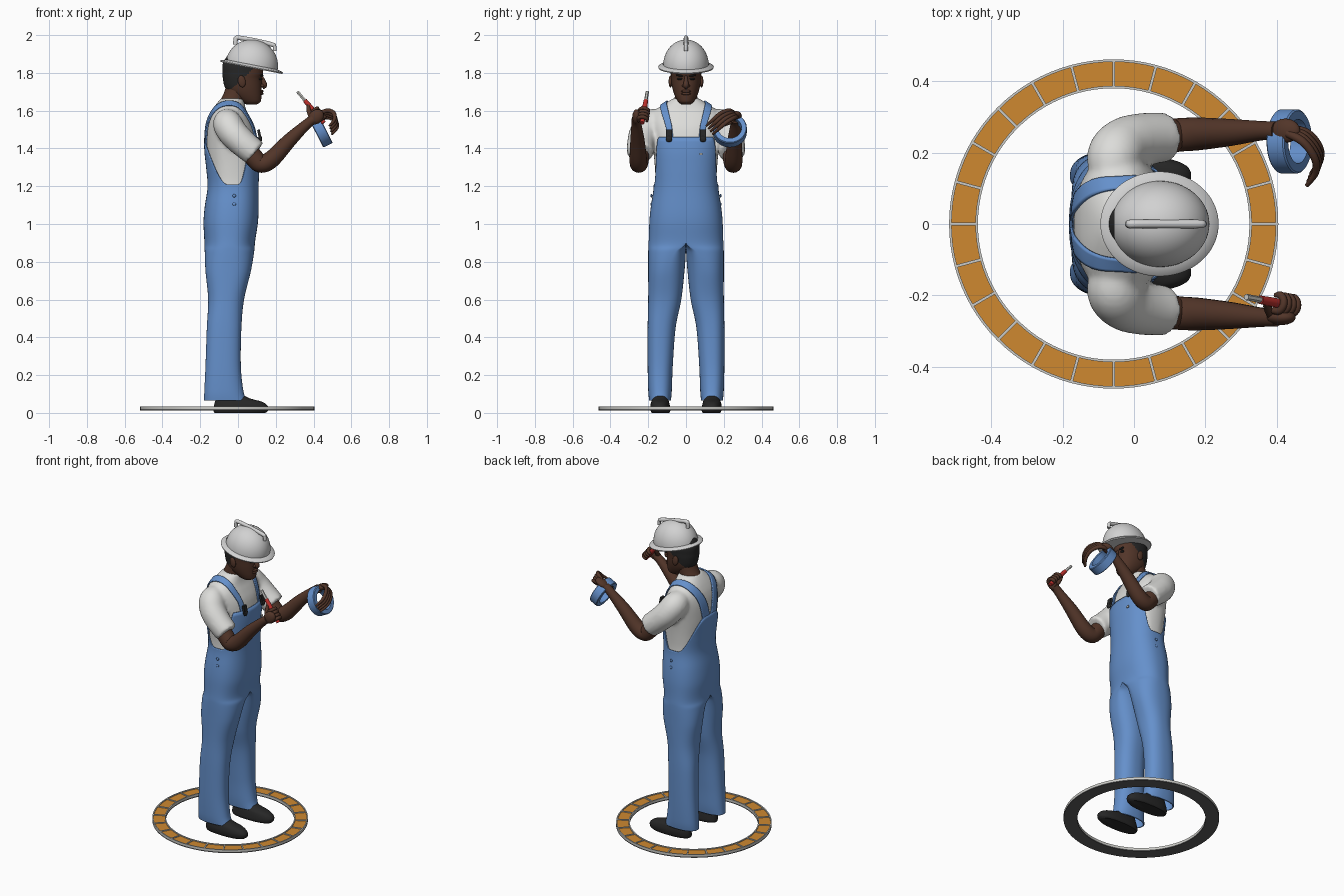
import bpy, bmesh, math
from mathutils import Vector, Matrix

if "Cube" in bpy.data.objects:
    bpy.data.objects.remove(bpy.data.objects["Cube"])


def material(name, r, g, b):
    m = bpy.data.materials.new(name)
    m.use_nodes = True
    m.diffuse_color = (r, g, b, 1)
    node = next(n for n in m.node_tree.nodes if n.type == 'BSDF_PRINCIPLED')
    node.inputs["Base Color"].default_value = (r, g, b, 1)
    return m


SKIN = material("brown skin", 0.085, 0.036, 0.022)
DENIM = material("work blue", 0.13, 0.28, 0.6)
SHIRT = material("shirt white", 0.72, 0.72, 0.7)
HELMET = material("helmet white", 0.64, 0.64, 0.64)
BLACK = material("black", 0.02, 0.02, 0.02)
ORANGE = material("orange", 0.62, 0.25, 0.03)
LIGHT = material("light grey", 0.6, 0.6, 0.57)
RED = material("red", 0.5, 0.03, 0.025)
DARK = material("dark grey", 0.11, 0.11, 0.11)


def make(name, bm, *mats):
    bmesh.ops.recalc_face_normals(bm, faces=bm.faces)
    me = bpy.data.meshes.new(name)
    bm.to_mesh(me)
    bm.free()
    for m in mats:
        me.materials.append(m)
    ob = bpy.data.objects.new(name, me)
    bpy.context.collection.objects.link(ob)
    return ob


def bridge(rings, closed=True, caps=True):
    """Skin a list of point rings with quads."""
    bm = bmesh.new()
    vs = [[bm.verts.new(p) for p in ring] for ring in rings]
    n = len(vs[0])
    for a, b in zip(vs, vs[1:]):
        for i in range(n if closed else n - 1):
            j = (i + 1) % n
            bm.faces.new((a[i], a[j], b[j], b[i]))
    if caps:
        bm.faces.new(vs[0])
        bm.faces.new(vs[-1])
    return bm


def smooth(keys, steps=6):
    """Catmull-Rom through tuples."""
    out = []
    for i in range(len(keys) - 1):
        p = [keys[max(0, min(len(keys) - 1, i + k))] for k in (-1, 0, 1, 2)]
        for s in range(steps):
            t = s / steps
            out.append(tuple(
                b + 0.5 * t * (c - a + t * (2 * a - 5 * b + 4 * c - d + t * (3 * (b - c) + d - a)))
                for a, b, c, d in zip(*p)))
    return out + [tuple(keys[-1])]


def section(key, a, off=0, power=0.85):
    """Point at angle a of a cross-section (z, back, front, y middle, y outer, y inner)."""
    z, xb, xf, ym, yo, yi = key
    c, s = math.cos(a), math.sin(a)
    c, s = math.copysign(abs(c) ** power, c), math.copysign(abs(s) ** power, s)
    x = (xb + xf) / 2 + c * ((xf - xb) / 2 + off)
    return Vector((x, ym + (s * (yo + off - ym) if s > 0 else -s * (yi - ym)), z))


def angles(n):
    return [2 * math.pi * i / n for i in range(n)]


def loft(name, keys, mat, power=0.85, n=40):
    return make(name, bridge([[section(k, a, 0, power) for a in angles(n)] for k in smooth(keys)]), mat)


def tube(name, keys, mat, n=16):
    """Round limb through (x, y, z, radius) points."""
    pts = smooth(keys)
    u, rings = Vector((0.3, 0.5, 0.8)), []
    for i, p in enumerate(pts):
        t = (Vector(pts[min(i + 1, len(pts) - 1)][:3]) - Vector(pts[max(i - 1, 0)][:3])).normalized()
        u = (u - t * u.dot(t)).normalized()
        w = t.cross(u)
        rings.append([Vector(p[:3]) + p[3] * (u * math.cos(a) + w * math.sin(a)) for a in angles(n)])
    return make(name, bridge(rings), mat)


def lathe(name, profile, mat, matrix, ring=False, n=96):
    rings = [[matrix @ Vector((r * math.cos(a), r * math.sin(a), z)) for a in angles(n)]
             for r, z in (profile + profile[:1] if ring else profile)]
    return make(name, bridge(rings, caps=not ring), mat)


def blob(name, at, size, mat, rot=(0, 0, 0)):
    bm = bmesh.new()
    bmesh.ops.create_uvsphere(bm, u_segments=20, v_segments=12, radius=1)
    ob = make(name, bm, mat)
    ob.location, ob.scale, ob.rotation_euler = at, size, rot
    return ob


def box(name, at, size, mat, rot=(0, 0, 0)):
    bm = bmesh.new()
    bmesh.ops.create_cube(bm, size=1)
    ob = make(name, bm, mat)
    ob.location, ob.scale, ob.rotation_euler = at, size, rot
    return ob


# Torso and sleeves, fused into one shirt
torso = [(1.0, -.178, .10, .19), (1.1, -.166, .10, .176), (1.2, -.152, .10, .162), (1.3, -.16, .104, .165),
         (1.4, -.17, .105, .175), (1.5, -.168, .09, .19), (1.56, -.155, .065, .192), (1.6, -.137, .045, .165),
         (1.635, -.115, .035, .115), (1.665, -.09, .03, .07)]
parts = [loft("shirt", [(z, b, f, 0, w, -w) for z, b, f, w in torso[1:]], SHIRT)]
for s in (1, -1):
    parts.append(tube("sleeve", [(-.055, s * .12, 1.55, .06), (-.055, s * .185, 1.53, .078), (-.025, s * .222, 1.48, .078),
                                 (.03, s * .238, 1.425, .074), (.09, s * .243, 1.375, .07)], SHIRT, 24))
bpy.ops.object.select_all(action='DESELECT')
for ob in parts:
    ob.select_set(True)
shirt = bpy.context.view_layer.objects.active = parts[0]
bpy.ops.object.join()
remesh = shirt.modifiers.new("fuse", 'REMESH')
remesh.mode, remesh.voxel_size, remesh.use_smooth_shade = 'VOXEL', 0.01, True
relax = shirt.modifiers.new("relax", 'SMOOTH')
relax.iterations = 6

# Overalls: one half from hem to bib, mirrored
legs = [(.065, -.18, .045, .135, .195, .08), (.12, -.178, .028, .14, .2, .075), (.25, -.172, .015, .14, .203, .07),
        (.45, -.165, .018, .135, .203, .055), (.6, -.158, .032, .11, .2, .025), (.75, -.172, .068, .1, .2, .008),
        (.85, -.176, .085, .06, .2, .001), (.9, -.178, .09, 0, .198, 0)]
body = smooth(legs + [(z, b, f, 0, w, 0) for z, b, f, w in torso], 10)


def body_at(z):
    for p, q in zip(body, body[1:]):
        if q[0] >= z:
            t = (z - p[0]) / (q[0] - p[0])
            return tuple(a + (b - a) * t for a, b in zip(p, q))
    return body[-1]


def ease(t):
    t = max(0, min(1, t))
    return t * t * (3 - 2 * t)


def top_edge(a):
    d = math.degrees(a)
    return 1.21 + (0.25 * ease((80 - d) / 36) if d < 90 else 0.22 * ease((d - 100) / 70))


rings, COLS, RISE = [], angles(96), 14
for k in [k for k in body if k[0] < 1.1]:
    rings.append([section(k, a, 0.009 * ease((k[0] - .9) / .2)) for a in COLS])
for i in range(RISE + 1):
    rings.append([section(body_at(1.11 + (top_edge(a) - 1.11) * i / RISE), a, 0.009) for a in COLS])
for ring in rings:
    for p in ring:
        p.y = max(0, p.y)
bm = bridge(rings, caps=False)
bmesh.ops.delete(bm, geom=[f for f in bm.faces if all(v.co.y < .0005 for v in f.verts)], context='FACES')
overalls = make("overalls", bm, DENIM)
mirror = overalls.modifiers.new("mirror", 'MIRROR')
mirror.use_axis = (False, True, False)
thick = overalls.modifiers.new("cloth", 'SOLIDIFY')
thick.thickness = 0.006

for s, side in ((1, "left"), (-1, "right")):
    # Straps laid over the shirt, with buckles
    path = smooth([(.11, .088, 1.44, .017), (.095, .095, 1.52, .018), (.04, .115, 1.6, .021), (-.04, .122, 1.65, .024),
                   (-.12, .1, 1.61, .027), (-.165, .065, 1.53, .03), (-.18, .035, 1.4, .032)], 8)
    bm = bridge([[(x, s * (y + w * k / 3), z) for k in range(-3, 4)] for x, y, z, w in path], False, False)
    strap = make(side + "_strap", bm, DENIM)
    wrap = strap.modifiers.new("lay", 'SHRINKWRAP')
    wrap.target, wrap.wrap_mode, wrap.offset = shirt, 'ABOVE_SURFACE', 0.009
    strap.modifiers.new("cloth", 'SOLIDIFY').thickness = 0.008
    box(side + "_buckle", (.113, s * .09, 1.475), (.014, .03, .05), BLACK, (0, -.2, 0))
    blob(side + "_buckle_button", (.118, s * .09, 1.45), (.01, .017, .017), BLACK)
    for z in (1.105, 1.15):
        blob(side + "_hip_button", (-.02, s * .183, z), (.009, .005, .009), DENIM)
    # Shoes
    loft(side + "_shoe", [(0, -.125, .145, s * .135, s * .135 + .046, s * .135 - .046),
                          (.012, -.13, .158, s * .135, s * .135 + .052, s * .135 - .052),
                          (.035, -.128, .158, s * .137, s * .137 + .052, s * .137 - .052),
                          (.058, -.122, .13, s * .137, s * .137 + .047, s * .137 - .047),
                          (.078, -.115, .06, s * .137, s * .137 + .04, s * .137 - .04),
                          (.11, -.11, .0, s * .137, s * .137 + .035, s * .137 - .035)], BLACK)
    # Arms
    tube(side + "_arm", [(.03, s * .24, 1.42, .05), (.09, s * .246, 1.345, .05), (.125, s * .25, 1.318, .047),
                         (.18, s * .253, 1.345, .046), (.27, s * .257, 1.44, .038), (.36, s * .262, 1.525, .027),
                         (.40, s * .262, 1.555, .026)], SKIN, 20)
    # Ears, eyes and brows
    blob(side + "_ear", (.02, s * .082, 1.755), (.02, .01, .032), SKIN, (0, -.2, 0))
    blob(side + "_eye", (.119, s * .033, 1.768), (.01, .014, .006), BLACK)
    blob(side + "_brow", (.126, s * .034, 1.786), (.009, .02, .005), BLACK, (s * .15, 0, 0))

box("bib_label", (.116, .08, 1.37), (.006, .016, .012), SHIRT)

# Head with dark hair, neck and features
face = [(1.632, .045, .095, .022), (1.645, .02, .118, .04), (1.67, -.02, .124, .055), (1.7, -.055, .125, .067),
        (1.73, -.072, .125, .074), (1.77, -.08, .124, .079), (1.8, -.082, .132, .081), (1.85, -.08, .125, .08),
        (1.9, -.05, .09, .05)]
head = loft("head", [(z, b, f, 0, w, -w) for z, b, f, w in face], SKIN, 0.95, 64)
head.data.materials.append(BLACK)
for f in head.data.polygons:
    f.material_index = int(f.center.z > 1.715 and f.center.x < -.035 + (f.center.z - 1.715) * 1.1)
tube("neck", [(-.05, 0, 1.6, .066), (-.02, 0, 1.67, .06), (.0, 0, 1.74, .058)], SKIN, 28)
tube("nose", [(.124, 0, 1.785, .006), (.133, 0, 1.76, .011), (.139, 0, 1.735, .015), (.128, 0, 1.722, .01)], SKIN)
blob("nostrils", (.129, 0, 1.732), (.014, .021, .01), SKIN)
for z in (1.703, 1.69):
    blob("lip", (.124, 0, z), (.011, .026, .0075), SKIN)

# Safety helmet, tipped forward
tilt = Matrix.Translation((.072, 0, 1.834)) @ Matrix.Rotation(math.radians(11), 4, 'Y')
oval = tilt @ Matrix.Diagonal((1, .87, 1, 1))
lathe("helmet_brim", [(.001, -.004), (.14, -.008), (.167, -.008), (.169, -.002), (.165, .003), (.13, .012)],
      HELMET, oval)
lathe("helmet_dome", [(.139 * math.cos(t * math.pi / 36), .142 * math.sin(t * math.pi / 36) ** .95) for t in range(18)]
      + [(.001, .142)], HELMET, oval)
tube("helmet_ridge", [(-.014, 0, 1.95, .012), (-.012, 0, 1.975, .012), (.0, 0, 1.986, .012), (.09, 0, 1.971, .012),
                      (.18, 0, 1.95, .012), (.193, 0, 1.94, .01), (.195, 0, 1.915, .01)], HELMET)

# Right hand gripping a knife
low, high = Vector((.455, -.232, 1.535)), Vector((.315, -.205, 1.7))
axis = (high - low).normalized()
front = Vector((0, 1, 0)).cross(axis).normalized()
across = axis.cross(front)
blob("right_palm", (.413, -.262, 1.567), (.045, .022, .036), SKIN, (0, -.75, 0))
for i in range(4):
    c = low + axis * (.022 + .02 * i)
    arc = [c + .024 * (front * math.sin(t) - across * math.cos(t)) for t in (-.5, .4, 1.2, 2, 2.8, 3.6)]
    tube("right_finger", [(*p, .0105 if k < 5 else .006) for k, p in enumerate(arc)], SKIN, 10)
tube("right_thumb", [(.385, -.255, 1.57, .013), (.375, -.235, 1.6, .012), (.372, -.222, 1.63, .008)], SKIN, 10)
mid = low.lerp(high, .72)
tube("knife_handle", [(*low, .012), (*low.lerp(high, .4), .013), (*mid, .012)], RED)
tube("knife_blade", [(*mid, .009), (*high, .009)], LIGHT, 6)

# Left hand holding a roll of tape
roll = Vector((.436, .232, 1.497))
turn = Matrix.Translation(roll) @ Matrix.Rotation(math.radians(63), 4, 'Y')
lathe("tape_roll", [(.062, -.028), (.086, -.028), (.09, -.024), (.09, .024), (.086, .028), (.062, .028)],
      DENIM, turn, True, 48)
blob("left_palm", (.425, .262, 1.572), (.045, .034, .02), SKIN, (0, -.45, 0))
for i in range(4):
    d = Vector((.004 * i, .011 * i, -.015 * i))
    pts = [Vector(p) + d * f for p, f in (((.43, .255, 1.585), .4), ((.475, .23, 1.6), .8), ((.507, .185, 1.587), 1),
                                          ((.51, .145, 1.553), 1), ((.485, .108, 1.52), 1))]
    tube("left_finger", [(*p, r) for p, r in zip(pts, (.012, .012, .011, .01, .006))], SKIN, 10)
tube("left_thumb", [(.395, .262, 1.55, .016), (.39, .22, 1.535, .013), (.41, .19, 1.52, .009)], SKIN, 10)

# Floor ring: base, tile band, rims and dividers
spot = Matrix.Translation((-.057, 0, 0))
for name, a, b, z0, z1, mat in (("ring_base", .381, .462, .013, .02, DARK), ("ring_tiles", .386, .457, .02, .028, ORANGE),
                                ("inner_rim", .381, .388, .02, .034, LIGHT), ("outer_rim", .455, .462, .02, .034, LIGHT)):
    lathe(name, [(a, z0), (b, z0), (b, z1), (a, z1)], mat, spot, True)
for a in angles(24):
    box("ring_divider", (-.057 + .4215 * math.cos(a), .4215 * math.sin(a), .027), (.07, .008, .013), LIGHT, (0, 0, a))

# Smooth shading with crisp edges
bpy.ops.object.select_all(action='DESELECT')
for ob in bpy.context.collection.objects:
    if ob.type == 'MESH':
        ob.select_set(True)
        bpy.context.view_layer.objects.active = ob
bpy.ops.object.shade_smooth_by_angle(angle=math.radians(40))
